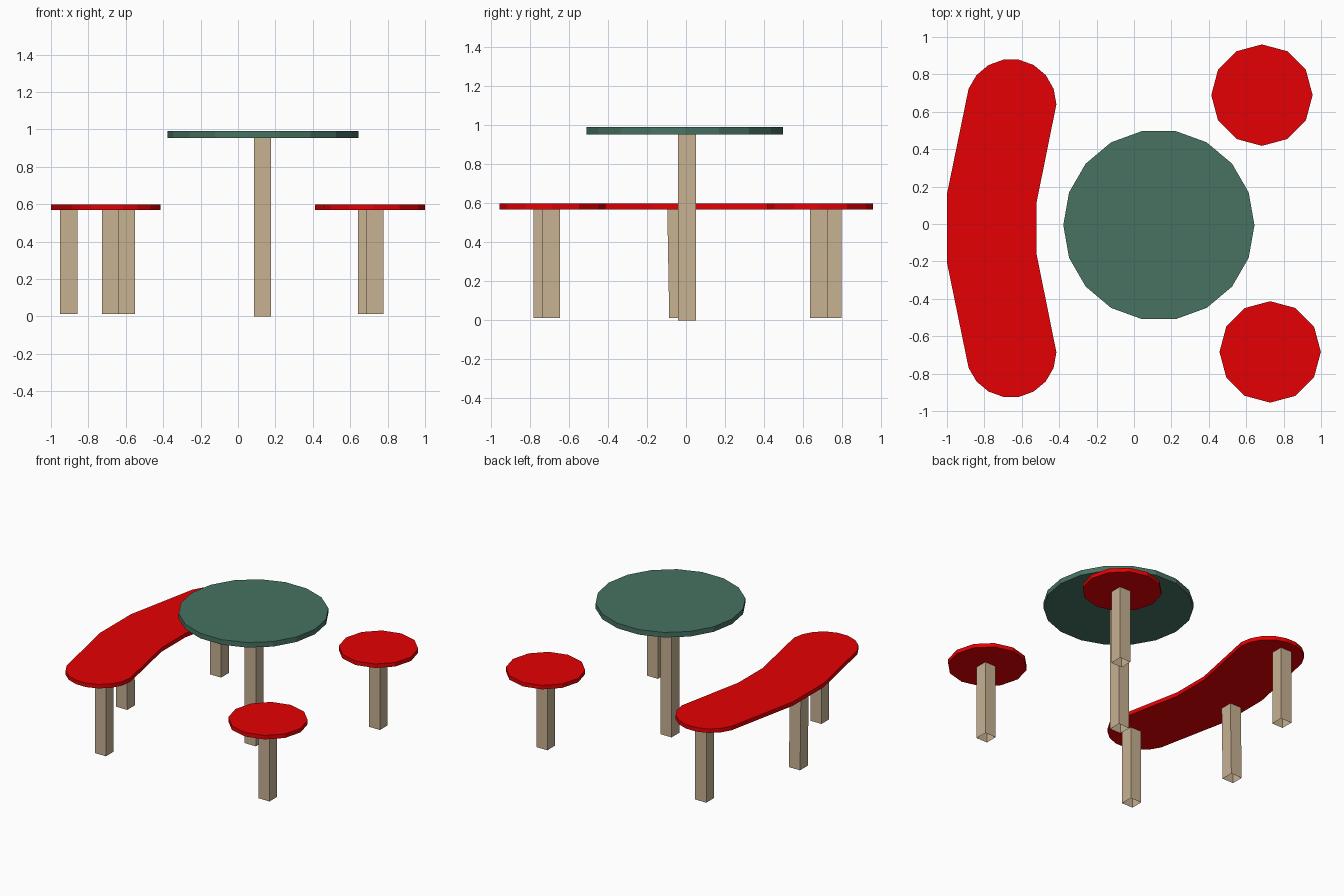
import bpy, bmesh, math

cube = bpy.data.objects.get("Cube")
if cube:
    bpy.data.objects.remove(cube, do_unlink=True)


def material(name, rgb):
    m = bpy.data.materials.new(name)
    m.use_nodes = True
    m.diffuse_color = (*rgb, 1)
    m.node_tree.nodes["Principled BSDF"].inputs["Base Color"].default_value = (*rgb, 1)
    return m


RED = material("red seat", (0.78, 0, 0.001))
GREEN = material("green table", (0.063, 0.171, 0.122))
TAN = material("tan post", (0.571, 0.44, 0.287))


def finish(name, bm, mat):
    bmesh.ops.recalc_face_normals(bm, faces=bm.faces)
    mesh = bpy.data.meshes.new(name)
    bm.to_mesh(mesh)
    bm.free()
    mesh.materials.append(mat)
    obj = bpy.data.objects.new(name, mesh)
    bpy.context.collection.objects.link(obj)
    return obj


def slab(name, outline, z0, z1, mat):
    """Flat board extruded from a closed outline."""
    bm = bmesh.new()
    face = bm.faces.new([bm.verts.new((x, y, z0)) for x, y in outline])
    top = bmesh.ops.extrude_face_region(bm, geom=[face])["geom"]
    for v in top:
        if isinstance(v, bmesh.types.BMVert):
            v.co.z = z1
    return finish(name, bm, mat)


def arc(cx, cy, r, sides, count):
    step = 2 * math.pi / sides
    return [(cx + r * math.cos(i * step), cy + r * math.sin(i * step)) for i in range(count)]


def post(name, x, y, z0, z1, lean=0):
    """Square tube, open at both ends; lean shifts the top along y."""
    h = 0.046
    bm = bmesh.new()
    corners = [(x - h, y - h), (x + h, y - h), (x + h, y + h), (x - h, y + h)]
    low = [bm.verts.new((a, b, z0)) for a, b in corners]
    high = [bm.verts.new((a, b + lean, z1)) for a, b in corners]
    for i in range(4):
        j = (i + 1) % 4
        bm.faces.new((low[i], low[j], high[j], high[i]))
    return finish(name, bm, TAN)


# Round table
slab("table_top", arc(0.133, -0.006, 0.511, 18, 18), 0.953, 0.991, GREEN)
post("table_post", 0.131, 0.004, 0, 0.953)

# Two round stools
SEAT_LOW, SEAT_HIGH, FOOT = 0.57, 0.6, 0.013
for side, x, y in (("back", 0.684, 0.689), ("front", 0.728, -0.684)):
    slab(side + "_stool_seat", arc(x, y, 0.271, 12, 12), SEAT_LOW, SEAT_HIGH, RED)
    post(side + "_stool_post", x + 0.004, y - 0.008, FOOT, SEAT_LOW)

# Bent bench: one rounded half outline, mirrored across its middle
MID = -0.023
half = [(-0.52, 0.12)] + arc(-0.657, 0.64, 0.242, 18, 9) + [(-1, 0.16)]
mirrored = [(x, 2 * MID - y) for x, y in reversed(half)]
slab("bench_seat", half + mirrored, SEAT_LOW, SEAT_HIGH, RED)
post("bench_back_post", -0.681, 0.752, FOOT, SEAT_LOW)
post("bench_middle_post", -0.905, -0.04, FOOT, SEAT_LOW, lean=-0.01)
post("bench_front_post", -0.596, -0.735, FOOT, SEAT_LOW)
